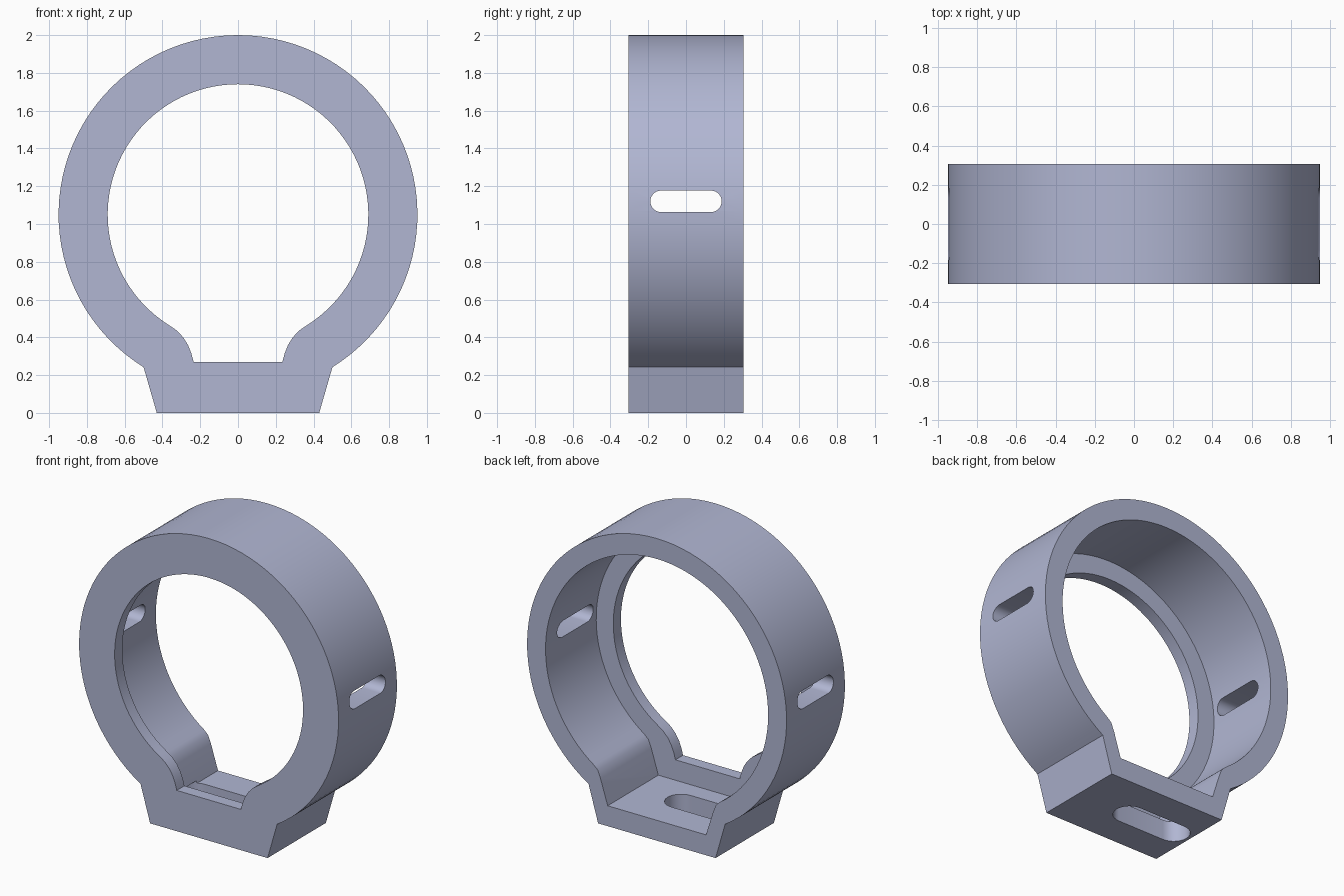
import bpy, bmesh
from math import pi, sin, cos, asin, radians

if "Cube" in bpy.data.objects:
    bpy.data.objects.remove(bpy.data.objects["Cube"], do_unlink=True)

CENTRE_Z = 1.05
HALF_DEPTH = 0.305
LIP_BACK = -0.225
SEGMENTS = 80

material = bpy.data.materials.new("blue grey")
material.use_nodes = True
colour = (0.44, 0.47, 0.65, 1)
material.diffuse_color = colour
material.node_tree.nodes["Principled BSDF"].inputs["Base Color"].default_value = colour


def prism(name, points, axis, start, end):
    """Extrude a closed 2D profile along the x, y or z axis."""
    place = {"x": lambda a, b, t: (t, a, b),
             "y": lambda a, b, t: (a, t, b),
             "z": lambda a, b, t: (a, b, t)}[axis]
    bm = bmesh.new()
    face = bm.faces.new([bm.verts.new(place(a, b, start)) for a, b in points])
    result = bmesh.ops.extrude_face_region(bm, geom=[face])
    moved = [v for v in result["geom"] if isinstance(v, bmesh.types.BMVert)]
    shift = place(0, 0, end - start)
    bmesh.ops.translate(bm, verts=moved, vec=shift)
    bmesh.ops.recalc_face_normals(bm, faces=bm.faces)
    mesh = bpy.data.meshes.new(name)
    bm.to_mesh(mesh)
    bm.free()
    obj = bpy.data.objects.new(name, mesh)
    bpy.context.collection.objects.link(obj)
    obj.data.materials.append(material)
    return obj


def keyhole(radius, foot):
    """Circle opened at the bottom, with a mirrored foot running down from it."""
    gap = asin(foot[0][0] / radius)
    arc = []
    for i in range(SEGMENTS + 1):
        a = gap + (2 * pi - 2 * gap) * i / SEGMENTS
        arc.append((radius * sin(a), CENTRE_Z - radius * cos(a)))
    left = [(-x, z) for x, z in foot[1:]]
    return arc + left + foot[:0:-1]


def stadium(a0, a1, b, radius, steps=14):
    """Slot outline with round ends centred on a0 and a1."""
    points = []
    for centre, turn in ((a1, -pi / 2), (a0, pi / 2)):
        for i in range(steps + 1):
            t = turn + pi * i / steps
            points.append((centre + radius * cos(t), b + radius * sin(t)))
    return points


# Outer ring with its tapered foot
body = prism("ring_mount", keyhole(0.95, [(0.5, 0), (0.43, 0)]),
             "y", -HALF_DEPTH, HALF_DEPTH)

cutters = [
    # Wide cavity, open at the back
    prism("cavity_cutter",
          keyhole(0.815, [(0.46, 0), (0.433, 0.352), (0.412, 0.3), (0.36, 0.135)]),
          "y", LIP_BACK, HALF_DEPTH + 0.1),
    # Narrower opening through the front lip
    prism("lip_cutter",
          keyhole(0.69, [(0.365, 0), (0.325, 0.437), (0.29, 0.4), (0.265, 0.36),
                         (0.247, 0.315), (0.235, 0.27)]),
          "y", -HALF_DEPTH - 0.1, LIP_BACK + 0.05),
    # Strap slots through both side walls
    prism("side_slot_cutter", stadium(-0.132, 0.132, 1.12, 0.057), "x", -1.2, 1.2),
    # Adjustment slot through the foot
    prism("foot_slot_cutter", stadium(-0.31, 0.035, 0, 0.1), "z", -0.1, 0.15),
]

for cutter in cutters:
    cutter.hide_render = True
    cut = body.modifiers.new(cutter.name, "BOOLEAN")
    cut.operation = "DIFFERENCE"
    cut.solver = "EXACT"
    cut.object = cutter

# Bake the cuts and drop the cutters
bpy.context.view_layer.update()
evaluated = body.evaluated_get(bpy.context.evaluated_depsgraph_get())
baked = bpy.data.meshes.new_from_object(evaluated)
body.modifiers.clear()
body.data = baked
for cutter in cutters:
    bpy.data.objects.remove(cutter, do_unlink=True)

# Smooth curved walls, sharp rims
bpy.ops.object.select_all(action="DESELECT")
body.select_set(True)
bpy.context.view_layer.objects.active = body
bpy.ops.object.shade_smooth_by_angle(angle=radians(25))
